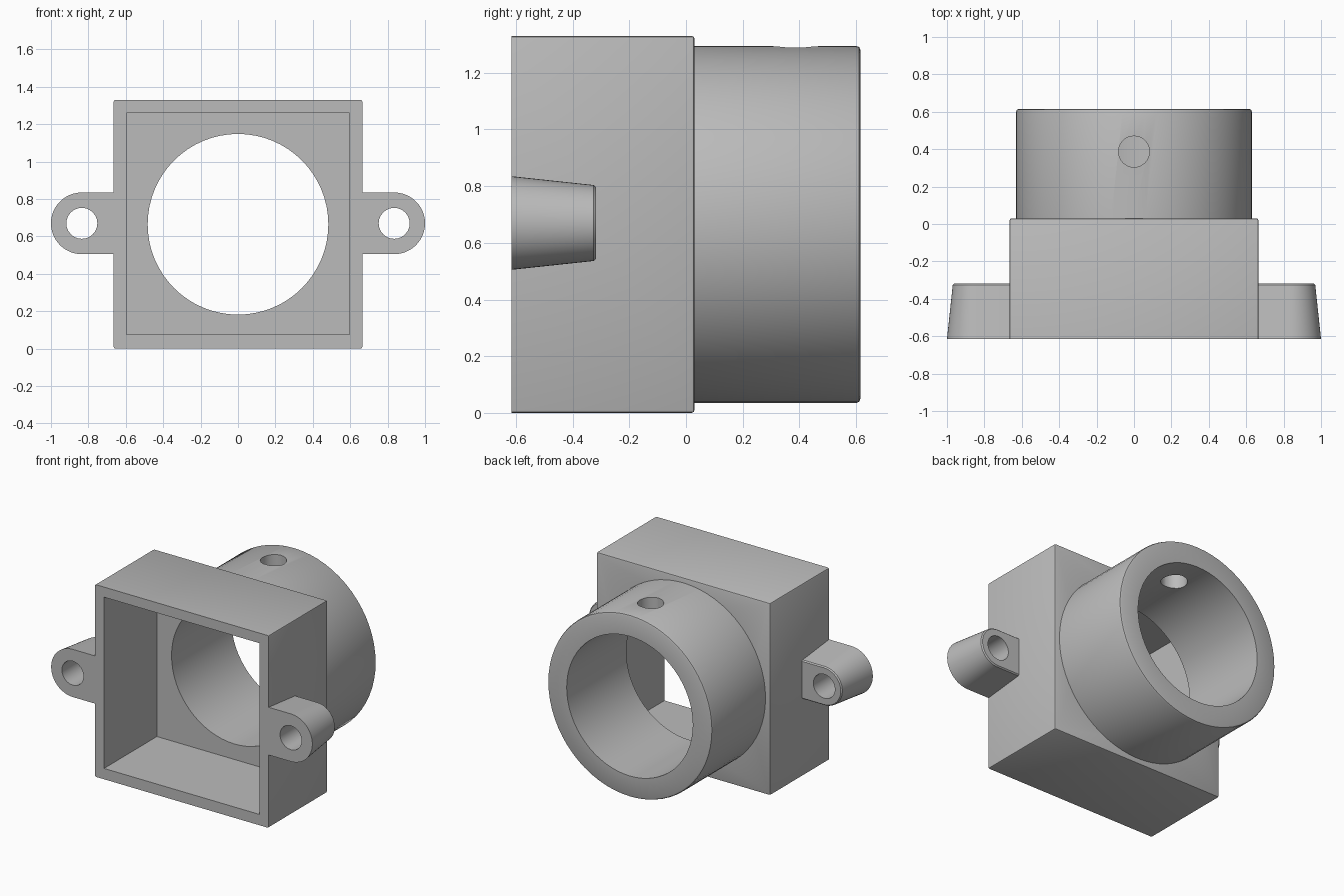
import bpy, bmesh, math
from mathutils import Matrix, Vector

if "Cube" in bpy.data.objects:
    bpy.data.objects.remove(bpy.data.objects["Cube"], do_unlink=True)

# One flat grey for everything
grey = bpy.data.materials.new("plain_grey")
grey.use_nodes = True
COLOUR = (0.5, 0.5, 0.5, 1)
grey.diffuse_color = COLOUR
grey.node_tree.nodes["Principled BSDF"].inputs["Base Color"].default_value = COLOUR

FRONT, BACK, END = -0.615, 0.03, 0.615   # depths of mouth, box back and tube rim
HALF = 0.665                             # half the box width, also the axis height
BORE, TUBE = 0.483, 0.63
LUG_X, LUG_R, LUG_BACK = 0.835, 0.165, -0.318
HOLE = 0.083


def finish(name, bm):
    bmesh.ops.recalc_face_normals(bm, faces=bm.faces)
    mesh = bpy.data.meshes.new(name)
    bm.to_mesh(mesh)
    bm.free()
    mesh.materials.append(grey)
    obj = bpy.data.objects.new(name, mesh)
    bpy.context.collection.objects.link(obj)
    return obj


def box(name, x, y, z):
    bm = bmesh.new()
    bmesh.ops.create_cube(bm, size=1)
    for v in bm.verts:
        v.co = [r[0] if c < 0 else r[1] for c, r in zip(v.co, (x, y, z))]
    return finish(name, bm)


def cylinder(name, centre, radius, length, axis, segments):
    bm = bmesh.new()
    turn = Vector((0, 0, 1)).rotation_difference(Vector(axis)).to_matrix().to_4x4()
    bmesh.ops.create_cone(bm, cap_ends=True, segments=segments, radius1=radius,
                          radius2=radius, depth=length,
                          matrix=Matrix.Translation(centre) @ turn)
    return finish(name, bm)


def apply(obj, modifier):
    bpy.context.view_layer.objects.active = obj
    bpy.ops.object.modifier_apply(modifier=modifier.name)


def cut(obj, cutter):
    cutter.hide_render = True
    mod = obj.modifiers.new("cut", "BOOLEAN")
    mod.operation, mod.solver, mod.object = "DIFFERENCE", "EXACT", cutter
    apply(obj, mod)
    bpy.data.objects.remove(cutter, do_unlink=True)


def smooth(obj):
    bpy.ops.object.select_all(action="DESELECT")
    obj.select_set(True)
    bpy.context.view_layer.objects.active = obj
    bpy.ops.object.shade_smooth_by_angle(angle=math.radians(30))


# Square housing, open at the front, with softened outer edges
housing = box("housing", (-HALF, HALF), (FRONT, BACK), (0, 2 * HALF))
bm = bmesh.new()
bm.from_mesh(housing.data)
edges = [e for e in bm.edges if any(v.co.y > 0 for v in e.verts)]
bmesh.ops.bevel(bm, geom=edges, offset=0.01, segments=2, profile=0.5, affect="EDGES")
bm.to_mesh(housing.data)
bm.free()
INNER = HALF - 0.07
cut(housing, box("cavity_cutter", (-INNER, INNER), (FRONT - 0.1, BACK - 0.067),
                 (HALF - INNER + 0.005, HALF + INNER)))
cut(housing, cylinder("bore_cutter", (0, 0, HALF), BORE, 1, (0, 1, 0), 64))
smooth(housing)

# Tube behind the housing, turned from a profile with a rounded rim
profile = [(BORE, BACK), (TUBE, BACK), (TUBE, END - 0.014),
           (TUBE - 0.004, END - 0.004), (TUBE - 0.014, END), (BORE, END)]
bm = bmesh.new()
verts = [bm.verts.new((r, y, HALF)) for r, y in profile]
loop = [bm.edges.new((verts[i - 1], verts[i])) for i in range(len(verts))]
bmesh.ops.spin(bm, geom=verts + loop, cent=(0, 0, HALF), axis=(0, 1, 0),
               angle=2 * math.pi, steps=64, use_merge=True)
bmesh.ops.remove_doubles(bm, verts=bm.verts, dist=0.0001)
tube = finish("tube", bm)
cut(tube, cylinder("screw_hole_cutter", (0, 0.387, HALF + 0.55), HOLE, 0.5, (0, 0, 1), 32))
smooth(tube)


# Tapered mounting lugs with a screw hole
def lug_ring(bm, y, radius, side):
    outline = [(HALF - 0.01, -radius)]
    for i in range(25):
        a = -math.pi / 2 + math.pi * i / 24
        outline.append((LUG_X + radius * math.cos(a), radius * math.sin(a)))
    outline.append((HALF - 0.01, radius))
    return [bm.verts.new((side * x, y, HALF + 0.005 + z)) for x, z in outline]


for name, side in (("left_lug", 1), ("right_lug", -1)):
    bm = bmesh.new()
    rings = [lug_ring(bm, y, r, side) for y, r in
             ((FRONT, LUG_R), (LUG_BACK - 0.008, LUG_R - 0.031), (LUG_BACK, LUG_R - 0.038))]
    for a, b in zip(rings, rings[1:]):
        for i in range(len(a)):
            bm.faces.new((a[i - 1], a[i], b[i], b[i - 1]))
    bm.faces.new(rings[0])
    bm.faces.new(rings[-1])
    lug = finish(name, bm)
    cut(lug, cylinder("lug_hole_cutter", (side * LUG_X, -0.45, HALF + 0.005), HOLE, 1,
                      (0, 1, 0), 24))
    smooth(lug)
